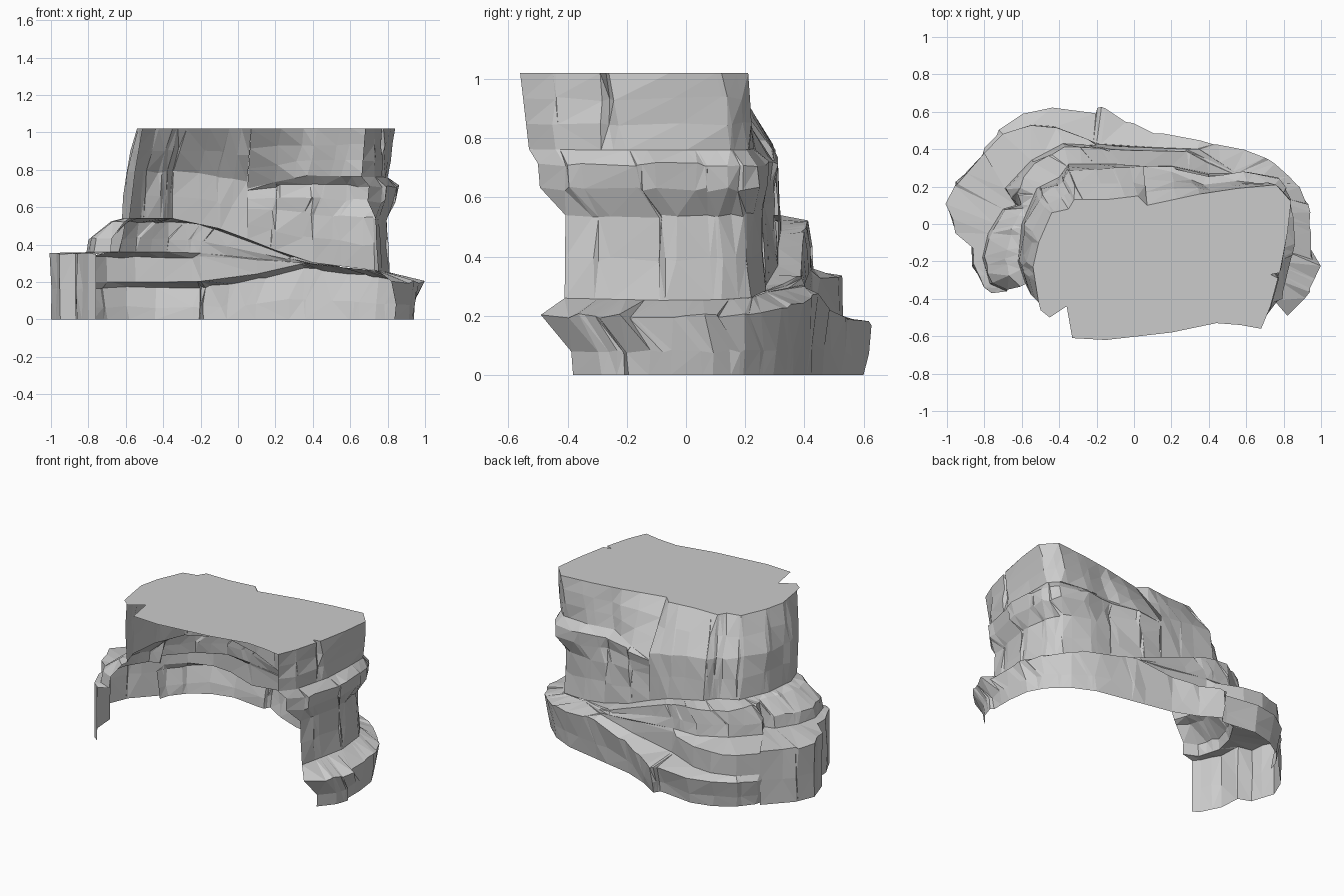
import bpy
import bmesh
import random
from mathutils import Vector

random.seed(4)

default_cube = bpy.data.objects.get("Cube")
if default_cube:
    bpy.data.objects.remove(default_cube, do_unlink=True)

stone = bpy.data.materials.new("grey_stone")
stone.use_nodes = True
stone_colour = (0.6, 0.6, 0.6, 1)
stone.diffuse_color = stone_colour
stone.node_tree.nodes["Principled BSDF"].inputs["Base Color"].default_value = stone_colour


def interpolate(knots, position):
    """Piecewise linear value through (position, value) knots."""
    if position <= knots[0][0]:
        return knots[0][1]
    for (start, low), (end, high) in zip(knots, knots[1:]):
        if position <= end:
            return low + (high - low) * (position - start) / (end - start)
    return knots[-1][1]


def blend(lower, upper, factor):
    """Height rule part of the way between two height rules."""
    return lambda x: lower(x) + (upper(x) - lower(x)) * factor


def make_row(outline, height, offset=0):
    """Lift a plan outline to a height rule, pushed outward by offset."""
    row = []
    for index, (x, y) in enumerate(outline):
        before = Vector(outline[max(index - 1, 0)])
        after = Vector(outline[min(index + 1, len(outline) - 1)])
        along = (after - before).normalized()
        row.append(Vector((x + along.y * offset, y - along.x * offset, height(x))))
    return row


def row_knots(row):
    """Row points paired with their normalised distance along the row."""
    distances = [0]
    for first, second in zip(row, row[1:]):
        distances.append(distances[-1] + (second - first).length)
    return [(distance / distances[-1], point) for distance, point in zip(distances, row)]


def finish(name, mesh_data):
    mesh = bpy.data.meshes.new(name)
    mesh_data.to_mesh(mesh)
    mesh_data.free()
    mesh.materials.append(stone)
    part = bpy.data.objects.new(name, mesh)
    bpy.context.collection.objects.link(part)


def make_stratum(name, rows, steps=1, roughness=0.008):
    """Loft rows into a faceted sheet, keeping every outline corner and seam."""
    knotted = [row_knots(row) for row in rows]
    positions = []
    for position in sorted(key for knots in knotted for key, point in knots):
        if not positions or position - positions[-1] > 0.006:
            positions.append(position)
    positions[-1] = 1
    lines = [[interpolate(knots, position).copy() for position in positions] for knots in knotted]
    levels = lines[:1]
    for lower, upper in zip(lines, lines[1:]):
        for step in range(steps):
            factor = (step + 1) / steps
            levels.append([a.lerp(b, factor) for a, b in zip(lower, upper)])
    for line in levels[1:-1]:
        for point in line[1:-1]:
            point += Vector([random.uniform(-roughness, roughness) for axis in range(3)])
    mesh_data = bmesh.new()
    grid = [[mesh_data.verts.new(point) for point in line] for line in levels]
    for lower, upper in zip(grid, grid[1:]):
        for i in range(len(positions) - 1):
            mesh_data.faces.new((lower[i], lower[i + 1], upper[i + 1], upper[i]))
    bmesh.ops.triangulate(mesh_data, faces=mesh_data.faces[:])
    finish(name, mesh_data)


# Height rules for the tops of the strata, by x
def ground(x):
    return 0


def base_top(x):
    return interpolate([(-0.25, 0.2), (0, 0.22), (0.35, 0.3), (0.75, 0.26), (1, 0.23)], x)


def base_rim(x):
    return interpolate([(-0.25, 0.17), (0, 0.19), (0.35, 0.28), (0.75, 0.23), (0.83, 0.2)], x)


def middle_top(x):
    return interpolate([(-0.25, 0.36), (0.35, 0.3), (0.75, 0.26), (1, 0.23)], x)


def upper_top(x):
    return interpolate([(-0.25, 0.54), (0, 0.45), (0.35, 0.31), (0.75, 0.26), (1, 0.23)], x)


def shelf_rim(x):
    return interpolate([(0.05, 0.69), (0.35, 0.73), (0.8, 0.71)], x)


def shelf_top(x):
    return interpolate([(0.05, 0.7), (0.35, 0.77), (0.8, 0.76)], x)


def summit(x):
    return 1.02


# Plan outlines, each running from the right front round the back
base_edge = [(0.82, -0.49), (0.94, -0.36), (1, -0.22), (0.95, -0.19), (0.95, -0.05),
             (0.93, 0.1), (0.87, 0.21), (0.75, 0.32), (0.6, 0.39), (0.35, 0.44),
             (0.1, 0.49), (-0.05, 0.55), (-0.18, 0.63), (-0.21, 0.59), (-0.45, 0.62),
             (-0.6, 0.58), (-0.72, 0.5), (-0.8, 0.4), (-0.82, 0.33)]
base_foot = [(0.86, -0.4), (0.94, -0.3), (0.97, -0.21)] + base_edge[3:]
shelf_foot = [(0.75, -0.41), (0.78, -0.25), (0.81, -0.08), (0.79, 0.12), (0.73, 0.22),
              (0.55, 0.27), (0.4, 0.27), (0.2, 0.31), (0.05, 0.31)]
left_foot = [(0.05, 0.31), (-0.1, 0.32), (-0.35, 0.32), (-0.4, 0.25), (-0.52, 0.19),
             (-0.6, 0), (-0.62, -0.2), (-0.58, -0.32)]
middle_edge = [(0.55, 0.27), (0.35, 0.4), (0.1, 0.41), (-0.2, 0.43), (-0.42, 0.52),
               (-0.55, 0.53), (-0.7, 0.48), (-0.8, 0.38)]
left_edge = [(-0.8, 0.38), (-0.95, 0.22), (-1, 0.1), (-0.95, -0.05), (-0.87, -0.08),
             (-0.86, -0.22), (-0.8, -0.34), (-0.76, -0.37)]
upper_edge = [(0.55, 0.27), (0.28, 0.4), (-0.2, 0.42), (-0.38, 0.43), (-0.55, 0.34),
              (-0.69, 0.19), (-0.63, 0.1), (-0.7, 0.08), (-0.78, -0.05),
              (-0.81, -0.18), (-0.77, -0.32), (-0.68, -0.36)]
upper_crest = upper_edge[:5] + [(-0.65, 0.17), (-0.61, 0.09), (-0.64, 0.05), (-0.68, -0.06),
                                (-0.71, -0.18), (-0.69, -0.29), (-0.62, -0.35)]
shelf_edge = [(0.7, -0.5), (0.79, -0.4), (0.86, -0.1), (0.84, 0.14), (0.77, 0.25),
              (0.57, 0.29), (0.4, 0.25), (0.2, 0.31), (0.05, 0.31)]
crown_foot = [(0.66, -0.53), (0.73, -0.44), (0.79, -0.2), (0.8, 0), (0.8, 0.15),
              (0.74, 0.21), (0.55, 0.23), (0.37, 0.21), (0.2, 0.28), (0.05, 0.31)]
left_middle = [(0.05, 0.31), (-0.1, 0.3), (-0.35, 0.29), (-0.38, 0.23), (-0.49, 0.16),
               (-0.58, 0), (-0.6, -0.22), (-0.55, -0.38)]
crown_edge = [(0.68, -0.56), (0.73, -0.44), (0.77, -0.29), (0.73, -0.27), (0.78, -0.26),
              (0.82, -0.05), (0.84, 0.12), (0.76, 0.21), (0.55, 0.19), (0.35, 0.16),
              (0.07, 0.1)]
left_crown = [(0.07, 0.1), (0.02, 0.15), (-0.15, 0.13), (-0.32, 0.13), (-0.35, 0.08),
              (-0.44, 0.06), (-0.51, -0.1), (-0.54, -0.23), (-0.51, -0.42)]
cap_front = [(-0.5, -0.46), (-0.45, -0.5), (-0.36, -0.44), (-0.33, -0.61), (-0.15, -0.62),
             (0.2, -0.58), (0.44, -0.53), (0.57, -0.54)]

# Lowest stratum with its bulging rim
make_stratum("base_ledge", [
    make_row(base_foot, ground, -0.03),
    make_row(base_foot, blend(ground, base_rim, 0.4), -0.02),
    make_row(base_edge, base_rim),
    make_row(shelf_foot[:6] + middle_edge[1:], base_top)])

# Middle stratum across the back, and its left end reaching the ground
make_stratum("middle_ledge", [
    make_row(middle_edge, base_top),
    make_row(middle_edge, blend(base_top, middle_top, 0.85)),
    make_row(upper_edge[:6], middle_top)])
make_stratum("left_ledge", [
    make_row(left_edge, ground),
    make_row(left_edge, blend(ground, middle_top, 0.45)),
    make_row(left_edge, blend(ground, middle_top, 0.97)),
    make_row(upper_edge[5:], middle_top)])

# Upper stratum, swelling into a leaning boulder at the left
make_stratum("upper_ledge", [
    make_row(upper_edge, middle_top),
    make_row(upper_edge, blend(middle_top, upper_top, 0.4), -0.01),
    make_row(upper_crest, blend(middle_top, upper_top, 0.9), -0.02),
    make_row(shelf_foot[5:] + left_foot[1:], upper_top)])

# Right wall with its overhanging shelf, and the crown above it
make_stratum("shelf_wall", [
    make_row(shelf_foot, upper_top),
    make_row(shelf_foot, blend(upper_top, shelf_rim, 0.3), -0.01),
    make_row(shelf_foot, blend(upper_top, shelf_rim, 0.62), -0.015),
    make_row(shelf_edge, blend(upper_top, shelf_rim, 0.82), -0.01),
    make_row(shelf_edge, shelf_rim),
    make_row(crown_foot, shelf_top)])
make_stratum("crown_wall", [make_row(crown_foot, shelf_top), make_row(crown_edge, summit)], steps=3)

# Plain left wall rising straight to the summit
make_stratum("left_wall", [
    make_row(left_foot, upper_top),
    make_row(left_middle, blend(upper_top, summit, 0.52)),
    make_row(left_crown, summit)], steps=2)

# Flat summit sheet
cap_data = bmesh.new()
summit_edge = crown_edge + left_crown[1:] + cap_front
cap_data.faces.new([cap_data.verts.new((x, y, summit(x))) for x, y in summit_edge])
bmesh.ops.triangulate(cap_data, faces=cap_data.faces[:])
finish("summit_plateau", cap_data)
